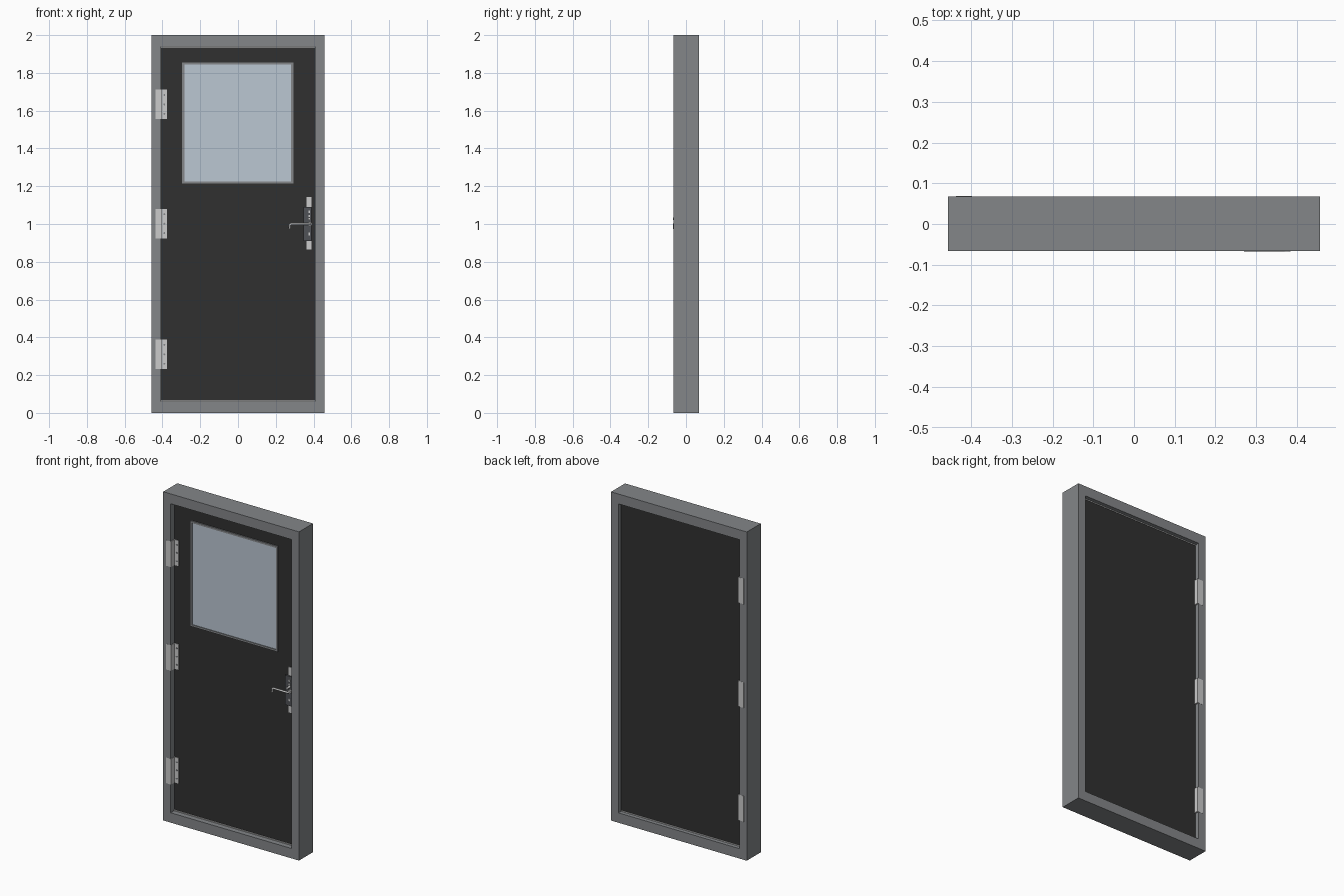
import bpy, bmesh, math
from mathutils import Vector

if "Cube" in bpy.data.objects:
    bpy.data.objects.remove(bpy.data.objects["Cube"])


def mat(name, rgb):
    m = bpy.data.materials.new(name)
    m.diffuse_color = (*rgb, 1)
    m.use_nodes = True
    m.node_tree.nodes["Principled BSDF"].inputs["Base Color"].default_value = m.diffuse_color
    return m


FRAME = mat("frame_grey", (0.23, 0.24, 0.25))
DARK = mat("door_black", (0.03, 0.03, 0.03))
GLASS = mat("glass_blue", (0.50, 0.57, 0.65))
STEEL = mat("steel", (0.62, 0.63, 0.64))
PLATE = mat("lock_grey", (0.08, 0.085, 0.095))


def finish(name, bm, m):
    bmesh.ops.recalc_face_normals(bm, faces=bm.faces)
    me = bpy.data.meshes.new(name)
    bm.to_mesh(me)
    bm.free()
    ob = bpy.data.objects.new(name, me)
    me.materials.append(m)
    bpy.context.collection.objects.link(ob)
    return ob


def box(name, x, y, z, m):
    bm = bmesh.new()
    bmesh.ops.create_cube(bm, size=1)
    for v in bm.verts:
        v.co = Vector([r[0] if c < 0 else r[1] for c, r in zip(v.co, (x, y, z))])
    return finish(name, bm, m)


def ring(name, x, z, w, h, y, m):
    """Rectangular frame with an open middle, w = side width, h = top/bottom width."""
    bm = bmesh.new()
    loops = []
    for yy in y:
        for dx, dz in ((0, 0), (w, h)):
            loops.append([bm.verts.new(p) for p in (
                (x[0] + dx, yy, z[0] + dz), (x[1] - dx, yy, z[0] + dz),
                (x[1] - dx, yy, z[1] - dz), (x[0] + dx, yy, z[1] - dz))])
    for a, b in ((0, 1), (1, 3), (3, 2), (2, 0)):
        for i in range(4):
            j = (i + 1) % 4
            bm.faces.new((loops[a][i], loops[a][j], loops[b][j], loops[b][i]))
    return finish(name, bm, m)


def disc(name, x, z, r, y, m, axis="Y", n=16):
    """Short cylinder; along y by default, or along z with y as centre."""
    bpy.ops.mesh.primitive_cylinder_add(vertices=n, radius=r, depth=abs(y[1] - y[0]),
                                        location=(x, sum(y) / 2, z), rotation=(math.pi / 2, 0, 0))
    ob = bpy.context.object
    ob.name = name
    ob.data.materials.append(m)
    bpy.ops.object.shade_smooth_by_angle()
    return ob


# Outer frame and door leaf
ring("door_frame", (-0.457, 0.457), (0, 2), 0.05, 0.06, (-0.066, 0.068), FRAME)
box("door_leaf", (-0.408, 0.408), (-0.03, 0.042), (0.065, 1.937), DARK)
for name, z in (("top_seal", (1.935, 1.942)), ("bottom_seal", (0.058, 0.066))):
    box(name, (-0.408, 0.408), (-0.034, 0.044), z, STEEL)

# Window on the front only
ring("window_trim", (-0.296, 0.293), (1.214, 1.856), 0.012, 0.012, (-0.037, -0.029), FRAME)
box("window_glass", (-0.286, 0.283), (-0.033, -0.029), (1.224, 1.846), GLASS)

# Hinges: block through the jamb, leaf on the door, screws
for i, z in enumerate((0.31, 1.002, 1.633)):
    zr = (z - 0.078, z + 0.078)
    box(f"hinge_block_{i}", (-0.437, -0.404), (-0.0665, 0.069), zr, STEEL)
    box(f"hinge_leaf_{i}", (-0.408, -0.377), (-0.033, -0.029), zr, STEEL)
    box(f"hinge_back_leaf_{i}", (-0.408, -0.398), (0.04, 0.069), zr, STEEL)
    for k in (-1, 0, 1):
        disc(f"hinge_screw_{i}_{k + 1}", -0.39, z + k * 0.05, 0.005, (-0.035, -0.032), FRAME)

# Lock strip, lock plate and small fittings
box("lock_strip", (0.363, 0.389), (-0.034, -0.029), (0.865, 1.142), STEEL)
box("lock_plate", (0.346, 0.389), (-0.042, -0.029), (0.91, 1.09), PLATE)
for i, z in enumerate((1.065, 1.042)):
    box(f"lock_button_{i}", (0.372, 0.382), (-0.046, -0.041), (z - 0.006, z + 0.006), STEEL)
disc("thumb_turn", 0.377, 1.027, 0.007, (-0.068, -0.04), STEEL)
box("key_slot", (0.373, 0.381), (-0.045, -0.041), (0.94, 0.955), STEEL)

# Lever handle with a drooped tip
disc("lever_rose", 0.38, 1.0, 0.012, (-0.05, -0.04), STEEL)
cu = bpy.data.curves.new("lever_handle", "CURVE")
cu.dimensions = "3D"
cu.bevel_depth = 0.006
cu.bevel_resolution = 3
cu.use_fill_caps = True
sp = cu.splines.new("POLY")
pts = [(0.38, -0.04, 1.0), (0.38, -0.057, 1.0), (0.375, -0.062, 1.0),
       (0.281, -0.062, 1.0), (0.275, -0.062, 0.996), (0.274, -0.062, 0.974)]
sp.points.add(len(pts) - 1)
for p, c in zip(sp.points, pts):
    p.co = (*c, 1)
cu.materials.append(STEEL)
bpy.context.collection.objects.link(bpy.data.objects.new("lever_handle", cu))
